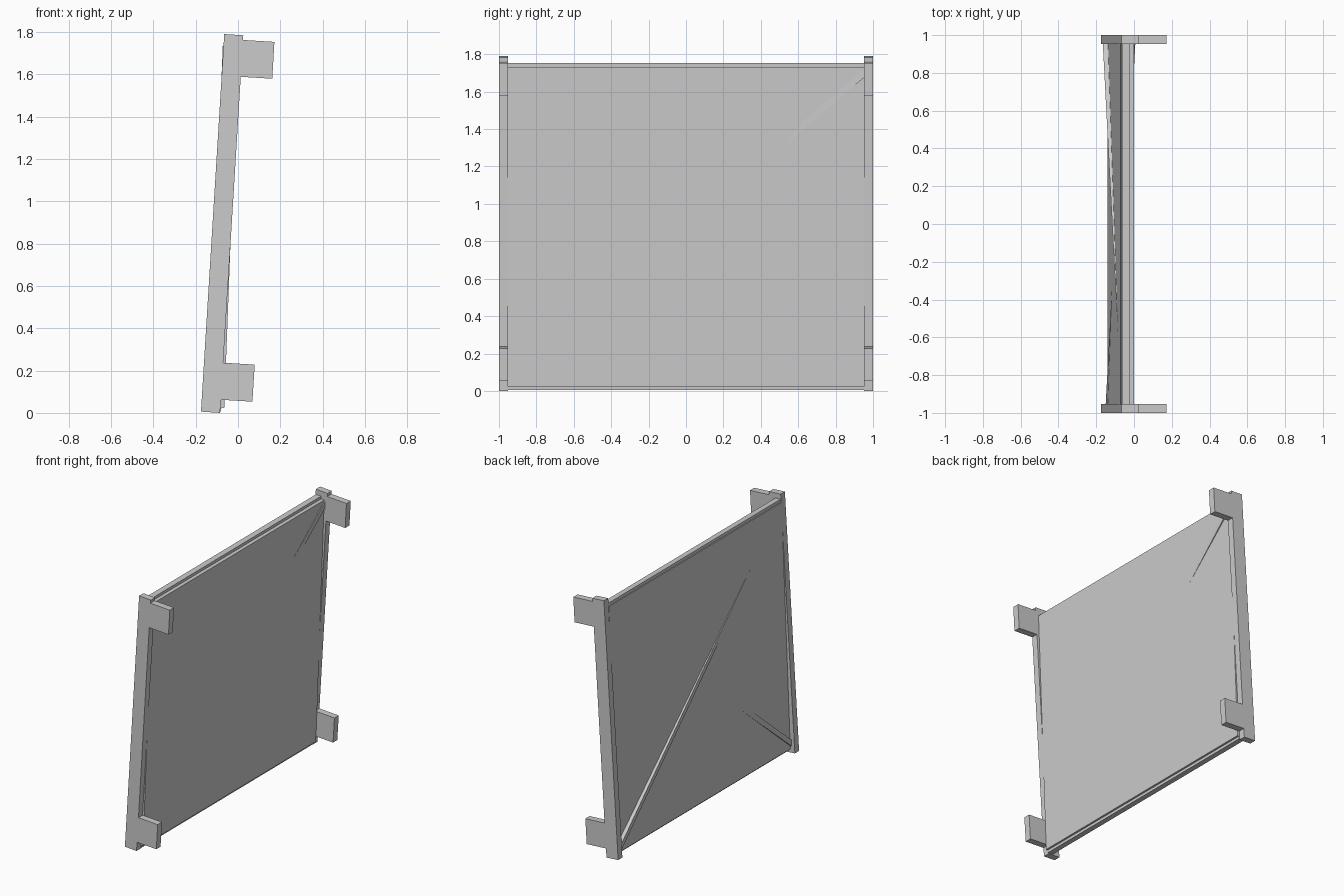
import bpy, bmesh
from mathutils import Vector

if "Cube" in bpy.data.objects:
    bpy.data.objects.remove(bpy.data.objects["Cube"])


def prism(name, ring_a, ring_b):
    """Solid between two matching closed outlines."""
    bm = bmesh.new()
    a = [bm.verts.new(p) for p in ring_a]
    b = [bm.verts.new(p) for p in ring_b]
    bm.faces.new(a)
    bm.faces.new(b[::-1])
    n = len(a)
    for i in range(n):
        bm.faces.new((a[i], b[i], b[(i + 1) % n], a[(i + 1) % n]))
    bmesh.ops.recalc_face_normals(bm, faces=bm.faces[:])
    mesh = bpy.data.meshes.new(name)
    bm.to_mesh(mesh)
    bm.free()
    obj = bpy.data.objects.new(name, mesh)
    bpy.context.collection.objects.link(obj)
    return obj


def extrude_y(name, profile, y0, y1):
    return prism(name, [(x, y0, z) for x, z in profile],
                 [(x, y1, z) for x, z in profile])


# Leaning end posts, each with two hooked tabs
post = [(-0.175, 0.006), (-0.085, 0.0), (-0.081, 0.062), (0.068, 0.053),
        (0.079, 0.228), (-0.070, 0.237), (0.013, 1.588), (0.162, 1.579),
        (0.172, 1.753), (0.023, 1.762), (0.025, 1.784), (-0.065, 1.790)]
for side, y0, y1 in (("left", -1.0, -0.953), ("right", 0.953, 1.0)):
    extrude_y(side + "_post", post, y0, y1)

# Flat panel, slightly steeper than the posts
panel = [(-0.140, 0.027), (-0.065, 0.024), (0.0, 1.731), (-0.072, 1.734)]
extrude_y("panel", panel, -0.955, 0.955)

# Rails that peek out above and below the panel
top_rail = [(-0.067, 1.70), (-0.027, 1.698), (-0.024, 1.752), (-0.064, 1.754)]
bottom_rail = [(-0.120, 0.008), (-0.080, 0.006), (-0.077, 0.060), (-0.117, 0.062)]
for name, profile in (("top_rail", top_rail), ("bottom_rail", bottom_rail)):
    extrude_y(name, profile, -0.955, 0.955)


# Crossed braces that sink through the panel
def brace(name, side, back_low, back_high, depth=0.054, half=0.022):
    rings = []
    for x, y, z in ((back_low, -side * 0.955, 0.07), (back_high, side * 0.955, 1.70)):
        rings.append([Vector((x, y, z - half)), Vector((x + depth, y, z - half)),
                      Vector((x + depth, y, z + half)), Vector((x, y, z + half))])
    prism(name, *rings)


brace("rising_brace", 1, -0.150, -0.047)
brace("falling_brace", -1, -0.165, -0.066)
